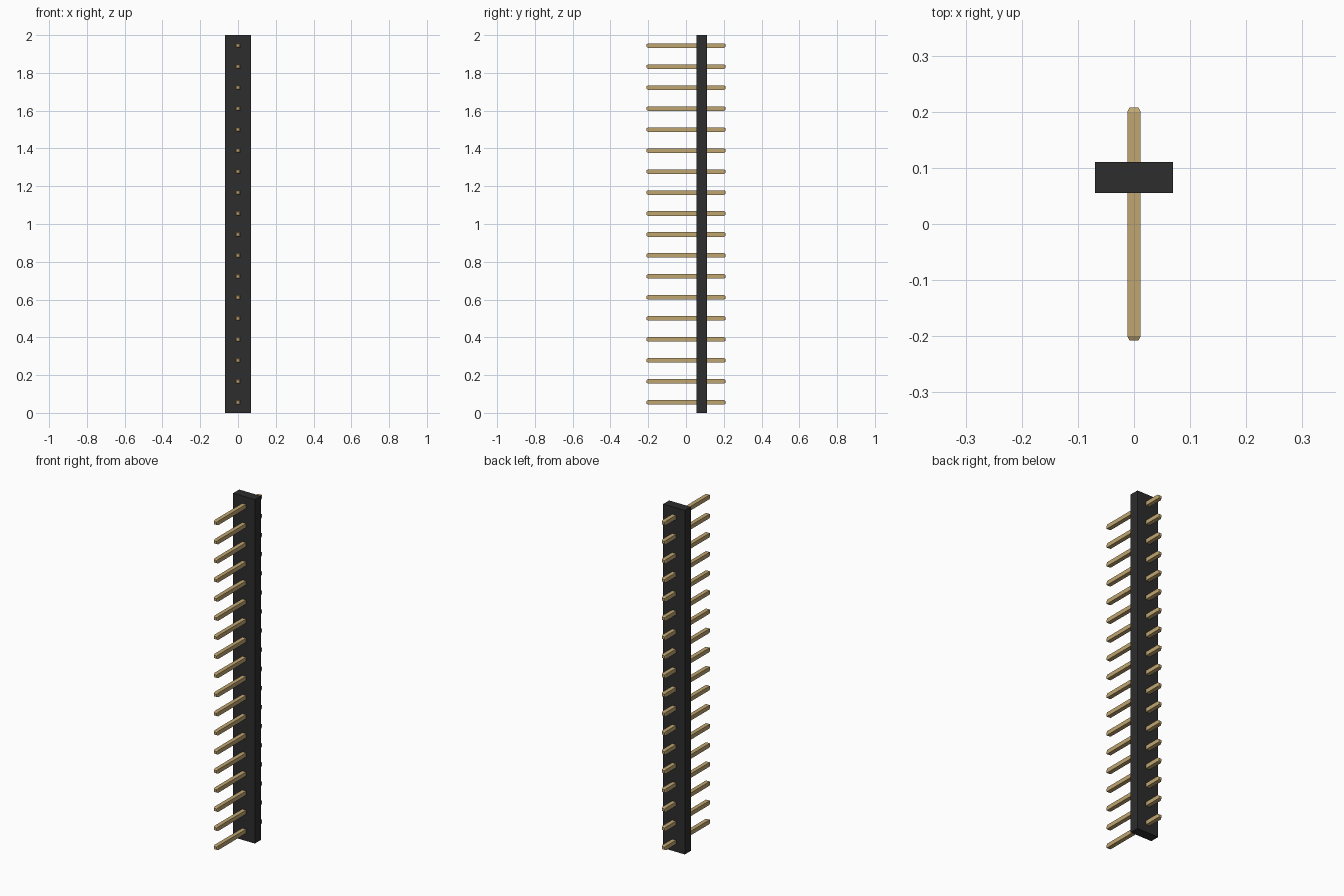
import bpy, bmesh

cube = bpy.data.objects.get("Cube")
if cube:
    bpy.data.objects.remove(cube, do_unlink=True)

COUNT = 18
PITCH = 2.0 / COUNT


def make_material(name, rgb):
    mat = bpy.data.materials.new(name)
    mat.use_nodes = True
    mat.diffuse_color = (*rgb, 1)
    mat.node_tree.nodes["Principled BSDF"].inputs["Base Color"].default_value = (*rgb, 1)
    return mat


def make_object(name, bm, mat):
    bmesh.ops.recalc_face_normals(bm, faces=bm.faces)
    mesh = bpy.data.meshes.new(name)
    bm.to_mesh(mesh)
    bm.free()
    mesh.materials.append(mat)
    obj = bpy.data.objects.new(name, mesh)
    bpy.context.collection.objects.link(obj)
    return obj


black = make_material("black plastic", (0.026, 0.026, 0.026))
gold = make_material("dull gold", (0.53, 0.38, 0.165))

# Insulating strip
bm = bmesh.new()
bmesh.ops.create_cube(bm, size=1)
bmesh.ops.scale(bm, vec=(0.139, 0.055, 2.0), verts=bm.verts)
bmesh.ops.translate(bm, vec=(0, 0.083, 1.0), verts=bm.verts)
make_object("strip_body", bm, black)

# Square pin with tapered tips, lofted along y
bm = bmesh.new()
rings = []
for y, h in ((-0.208, 0.008), (-0.2, 0.012), (0.2, 0.012), (0.208, 0.008)):
    rings.append([bm.verts.new((sx * h, y, sz * h))
                  for sx, sz in ((-1, -1), (1, -1), (1, 1), (-1, 1))])
for a, b in zip(rings, rings[1:]):
    for i in range(4):
        j = (i + 1) % 4
        bm.faces.new((a[i], a[j], b[j], b[i]))
bm.faces.new(rings[0])
bm.faces.new(rings[-1])
pins = make_object("pin_row", bm, gold)
pins.location.z = PITCH / 2

# Repeat the pin up the strip
array = pins.modifiers.new("pin_array", 'ARRAY')
array.count = COUNT
array.use_relative_offset = False
array.use_constant_offset = True
array.constant_offset_displace = (0, 0, PITCH)
